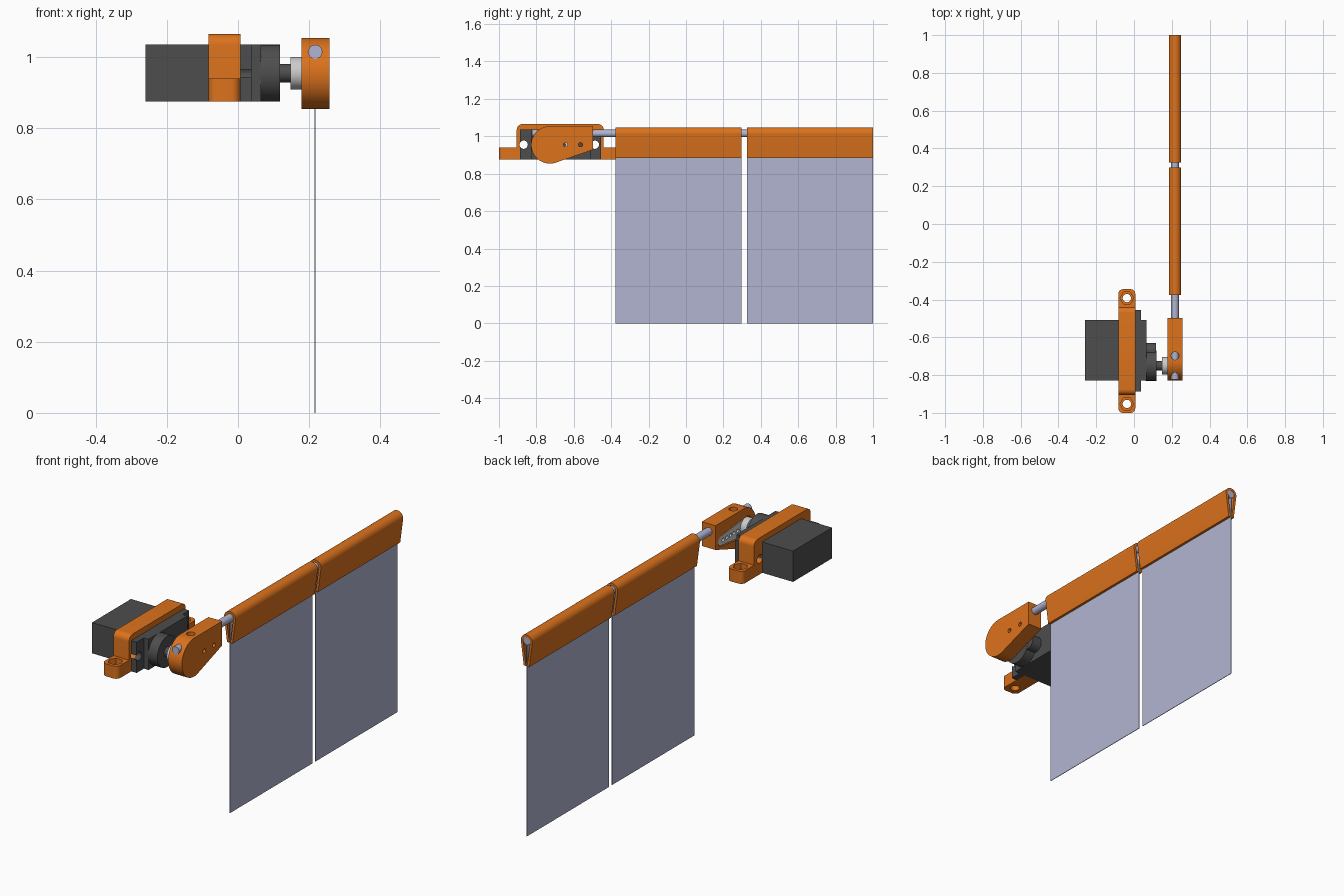
import bpy, bmesh
from math import sin, cos, pi, radians, atan2, acos, hypot
from mathutils import Vector

if "Cube" in bpy.data.objects:
    bpy.data.objects.remove(bpy.data.objects["Cube"])


def material(name, rgb):
    m = bpy.data.materials.new(name)
    m.diffuse_color = (*rgb, 1)
    m.use_nodes = True
    m.node_tree.nodes["Principled BSDF"].inputs["Base Color"].default_value = m.diffuse_color
    return m


ORANGE = material("orange_plastic", (0.72, 0.17, 0.012))
DARK = material("dark_casing", (0.075, 0.075, 0.075))
LIGHT = material("light_grey", (0.55, 0.55, 0.54))
STEEL = material("pale_blue", (0.44, 0.46, 0.63))


def arc(u, v, r, a0, a1, n=12):
    """Points on an arc, angles in degrees."""
    return [(u + r * cos(radians(a0 + (a1 - a0) * i / n)),
             v + r * sin(radians(a0 + (a1 - a0) * i / n))) for i in range(n + 1)]


def circle(u, v, r, n=40):
    return arc(u, v, r, 0, 360, n)[:-1]


def rect(u0, u1, v0, v1):
    return [(u0, v0), (u1, v0), (u1, v1), (u0, v1)]


def teardrop(u0, r0, u1, r1, v):
    """Two circles joined by their tangents."""
    a = math_deg(acos((r0 - r1) / (u1 - u0)))
    return arc(u1, v, r1, -a, a) + arc(u0, v, r0, a, 360 - a, 28)


def math_deg(a):
    return a * 180 / pi


def prism(name, pts, axis, a, b, mat=None):
    """Extrude a 2D profile along an axis from a to b."""
    place = {'x': lambda u, v, t: (t, u, v),
             'y': lambda u, v, t: (u, t, v),
             'z': lambda u, v, t: (u, v, t)}[axis]
    bm = bmesh.new()
    low = [bm.verts.new(place(u, v, a)) for u, v in pts]
    high = [bm.verts.new(place(u, v, b)) for u, v in pts]
    bm.faces.new(low)
    bm.faces.new(high)
    for i in range(len(pts)):
        j = (i + 1) % len(pts)
        bm.faces.new((low[i], low[j], high[j], high[i]))
    bmesh.ops.recalc_face_normals(bm, faces=bm.faces)
    me = bpy.data.meshes.new(name)
    bm.to_mesh(me)
    bm.free()
    ob = bpy.data.objects.new(name, me)
    bpy.context.collection.objects.link(ob)
    if mat:
        me.materials.append(mat)
    return ob


def cut(ob, *cutters):
    """Subtract cutters and discard them."""
    bpy.context.view_layer.objects.active = ob
    for c in cutters:
        m = ob.modifiers.new("cut", 'BOOLEAN')
        m.operation, m.solver, m.object = 'DIFFERENCE', 'EXACT', c
        bpy.ops.object.modifier_apply(modifier=m.name)
        bpy.data.objects.remove(c)


AX_Y, AX_Z = -0.75, 0.955        # servo output axis
ROD_X, ROD_Z = 0.217, 1.015      # hinge rod axis
BASE, TOP = 0.875, 1.035         # servo height range
EARS = (-0.868, -0.487)

# Servo casing, mounting ears and gear housing
prism("servo_body", rect(-0.828, -0.508, BASE, TOP), 'x', -0.26, 0.065, DARK)
for i, (y0, y1) in enumerate(((-0.887, -0.827), (-0.509, -0.455))):
    ear = prism(f"servo_ear_{i + 1}", rect(y0, y1, BASE, TOP), 'x', 0.006, 0.038, DARK)
    cut(ear, prism("hole", circle(EARS[i], AX_Z, 0.022), 'x', -0.1, 0.1))
prism("gear_housing", circle(AX_Y, AX_Z, 0.08, 48), 'x', 0.06, 0.118, DARK)
prism("small_gear_housing", circle(-0.67, AX_Z, 0.04), 'x', 0.06, 0.117, DARK)
prism("output_shaft", circle(AX_Y, AX_Z, 0.026), 'x', 0.11, 0.15, DARK)

# Servo mount: arch with rounded shoulders
arch = prism("mount_arch", [(-0.44, BASE)] + arc(-0.47, TOP, 0.03, 0, 90, 8)
             + arc(-0.875, TOP, 0.03, 90, 180, 8)
             + [(-0.905, BASE), (-0.828, BASE), (-0.828, TOP), (-0.508, TOP), (-0.508, BASE)],
             'x', -0.083, 0.007, ORANGE)
cut(arch, *[prism("hole", circle(y, AX_Z, 0.022), 'x', -0.2, 0.1) for y in EARS])

# Mount feet with screw holes and hexagonal nut pockets
for name, s in (("mount_foot_near", -1), ("mount_foot_far", 1)):
    c = -0.6725
    outline = [(-0.083, 0.222)] + arc(-0.058, 0.3025, 0.025, 180, 90, 6) \
        + arc(-0.018, 0.3025, 0.025, 90, 0, 6) + [(0.007, 0.222)]
    foot = prism(name, [(x, c + s * d) for x, d in outline], 'z', BASE, 0.94, ORANGE)
    y = c + s * 0.28
    cut(foot, prism("hole", circle(-0.038, y, 0.022), 'z', 0.8, 1.0),
        prism("pocket", circle(-0.038, y, 0.036, 6), 'z', 0.91, 1.0))

# Horn: hub and perforated lever
prism("horn_hub", circle(AX_Y, AX_Z, 0.046), 'x', 0.147, 0.19, LIGHT)
lever = prism("horn_lever", teardrop(AX_Y, 0.046, -0.545, 0.024, AX_Z), 'x', 0.181, 0.2, LIGHT)
cut(lever, *[prism("hole", circle(-0.684 + 0.04 * i / 1.333, AX_Z, 0.009, 16), 'x', 0.1, 0.3)
             for i in range(5)])

# Crank arm: round end tapering towards the rod side
arm = prism("crank_arm", [(-0.497, 0.928), (-0.497, 1.054)]
            + arc(-0.728, 0.954, 0.1, 90, 287, 36), 'x', 0.178, 0.257, ORANGE)
cut(arm, prism("pocket", teardrop(AX_Y, 0.05, -0.545, 0.028, AX_Z), 'x', 0.1, 0.2),
    prism("set_screw_hole", circle(ROD_X, -0.698, 0.021), 'z', 1.005, 1.2),
    *[prism("hole", circle(y, AX_Z, 0.011, 20), 'x', 0.1, 0.3) for y in (-0.644, -0.564)])

# Hinge rod
prism("hinge_rod", circle(ROD_X, ROD_Z, 0.02), 'y', -0.823, 0.999, STEEL)

# Two flaps: clip wrapped around the rod, with the sheet in its tapering slot
for i, (y0, y1) in enumerate(((-0.377, 0.298), (0.325, 1.0))):
    profile = arc(ROD_X, ROD_Z, 0.033, -8, 188, 24) + [(ROD_X - 0.016, 0.885), (ROD_X - 0.003, 0.885)] \
        + arc(ROD_X, ROD_Z, 0.0205, 188, -8, 24) + [(ROD_X + 0.003, 0.885), (ROD_X + 0.016, 0.885)]
    prism(f"flap_clip_{i + 1}", profile, 'y', y0, y1, ORANGE)
    prism(f"flap_sheet_{i + 1}", rect(ROD_X - 0.0015, ROD_X + 0.0015, 0, 0.995), 'y', y0, y1, STEEL)

# Smooth the curved surfaces, keep the edges crisp
bpy.ops.object.select_all(action='SELECT')
bpy.context.view_layer.objects.active = arm
bpy.ops.object.shade_smooth_by_angle(angle=radians(30))
